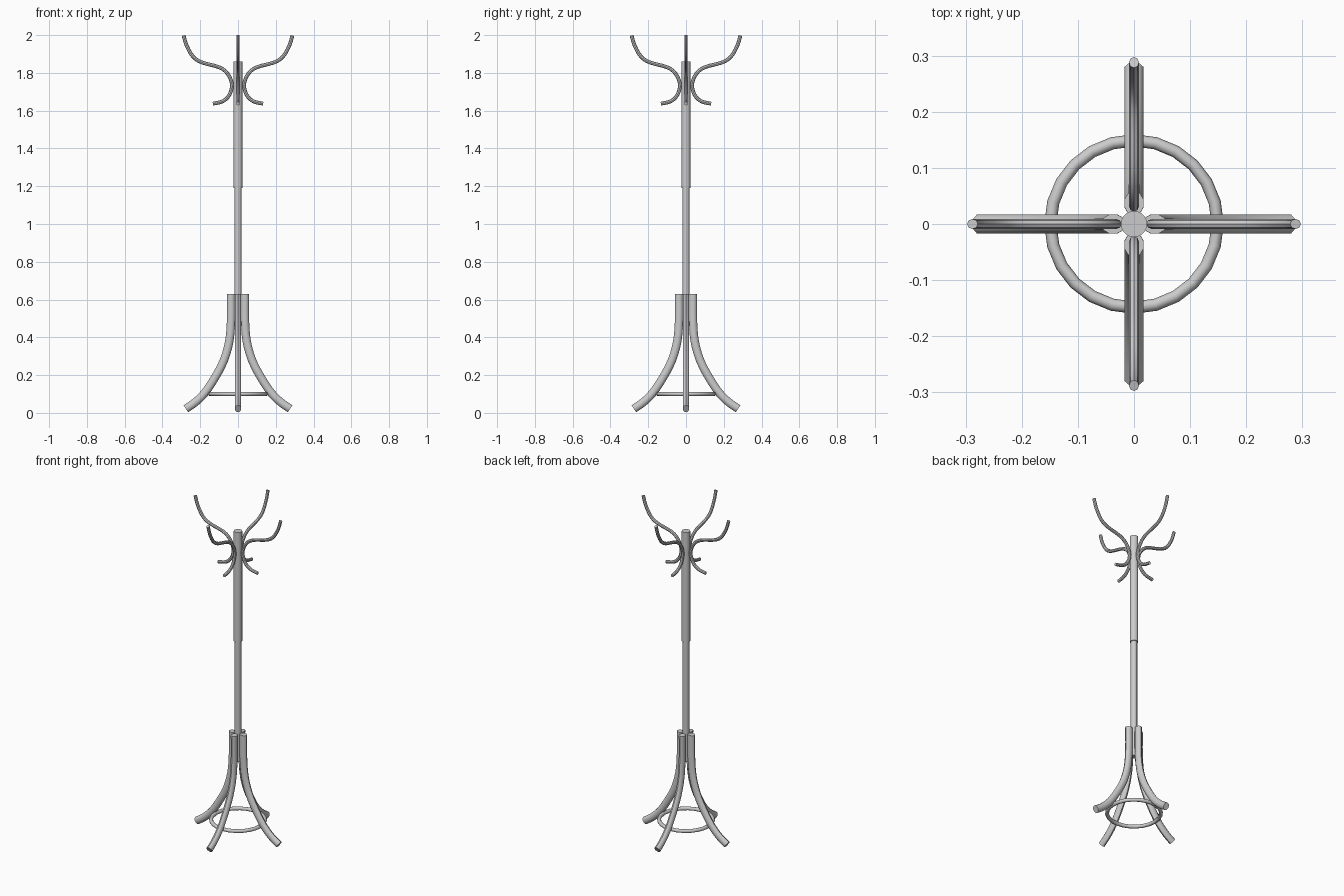
import bpy, bmesh, math
from mathutils import Vector

if "Cube" in bpy.data.objects:
    bpy.data.objects.remove(bpy.data.objects["Cube"])


def finish(name, bm, angle=40):
    bmesh.ops.recalc_face_normals(bm, faces=bm.faces)
    me = bpy.data.meshes.new(name)
    bm.to_mesh(me)
    bm.free()
    ob = bpy.data.objects.new(name, me)
    bpy.context.collection.objects.link(ob)
    bpy.ops.object.select_all(action='DESELECT')
    ob.select_set(True)
    bpy.context.view_layer.objects.active = ob
    bpy.ops.object.shade_smooth_by_angle(angle=math.radians(angle))
    return ob


def smooth_path(pts, steps=3):
    # Catmull-Rom through (radius, height) points
    p = [Vector(q) for q in pts]
    p = [2 * p[0] - p[1]] + p + [2 * p[-1] - p[-2]]
    out = []
    for i in range(1, len(p) - 2):
        a, b, c, d = p[i - 1:i + 3]
        for s in range(steps):
            t = s / steps
            out.append(0.5 * (2 * b + (c - a) * t + (2 * a - 5 * b + 4 * c - d) * t**2
                              + (3 * b - a - 3 * c + d) * t**3))
    return out + [p[-2]]


def bent_rod(name, pts, r_plane, r_side, turn, sides=10):
    # sweep an oval section along a path in a vertical plane turned about z
    path = smooth_path(pts)
    out = Vector((math.cos(turn), math.sin(turn), 0))
    side = Vector((-math.sin(turn), math.cos(turn), 0))
    up = Vector((0, 0, 1))
    bm = bmesh.new()
    rings = []
    for i, q in enumerate(path):
        t = (path[min(i + 1, len(path) - 1)] - path[max(i - 1, 0)]).normalized()
        n = out * -t.y + up * t.x
        c = out * q.x + up * q.y
        rings.append([bm.verts.new(c + n * r_plane * math.cos(a) + side * r_side * math.sin(a))
                      for a in (2 * math.pi * k / sides for k in range(sides))])
    for r0, r1 in zip(rings, rings[1:]):
        for k in range(sides):
            j = (k + 1) % sides
            bm.faces.new((r0[k], r0[j], r1[j], r1[k]))
    bm.faces.new(rings[0])
    bm.faces.new(rings[-1])
    return finish(name, bm)


def pole(name, r, z0, z1):
    bm = bmesh.new()
    bmesh.ops.create_cone(bm, cap_ends=True, segments=20, radius1=r, radius2=r, depth=z1 - z0)
    bmesh.ops.translate(bm, verts=bm.verts, vec=(0, 0, (z0 + z1) / 2))
    return finish(name, bm)


# Central pole: thin lower rod, thicker upper rod
pole("lower_pole", 0.018, 0.46, 1.20)
pole("upper_pole", 0.0235, 1.19, 1.86)

# Four splayed legs and four S-shaped double hooks
LEG = [(0.037, 0.63), (0.037, 0.49), (0.046, 0.38), (0.074, 0.28),
       (0.12, 0.19), (0.175, 0.107), (0.228, 0.055), (0.276, 0.022)]
HOOK = [(0.288, 1.998), (0.272, 1.945), (0.238, 1.886), (0.19, 1.855), (0.10, 1.83),
        (0.055, 1.796), (0.032, 1.74), (0.045, 1.685), (0.08, 1.65), (0.133, 1.637)]
for i, where in enumerate(("right", "back", "left", "front")):
    turn = i * math.pi / 2
    bent_rod(where + "_leg", LEG, 0.022, 0.018, turn)
    bent_rod(where + "_hook", HOOK, 0.010, 0.009, turn, 8)

# Brace ring between the legs
bpy.ops.mesh.primitive_torus_add(major_radius=0.149, minor_radius=0.011, major_segments=24,
                                 minor_segments=8, location=(0, 0, 0.10))
ring = bpy.context.object
ring.name = "brace_ring"
bpy.ops.object.shade_smooth_by_angle(angle=math.radians(50))
